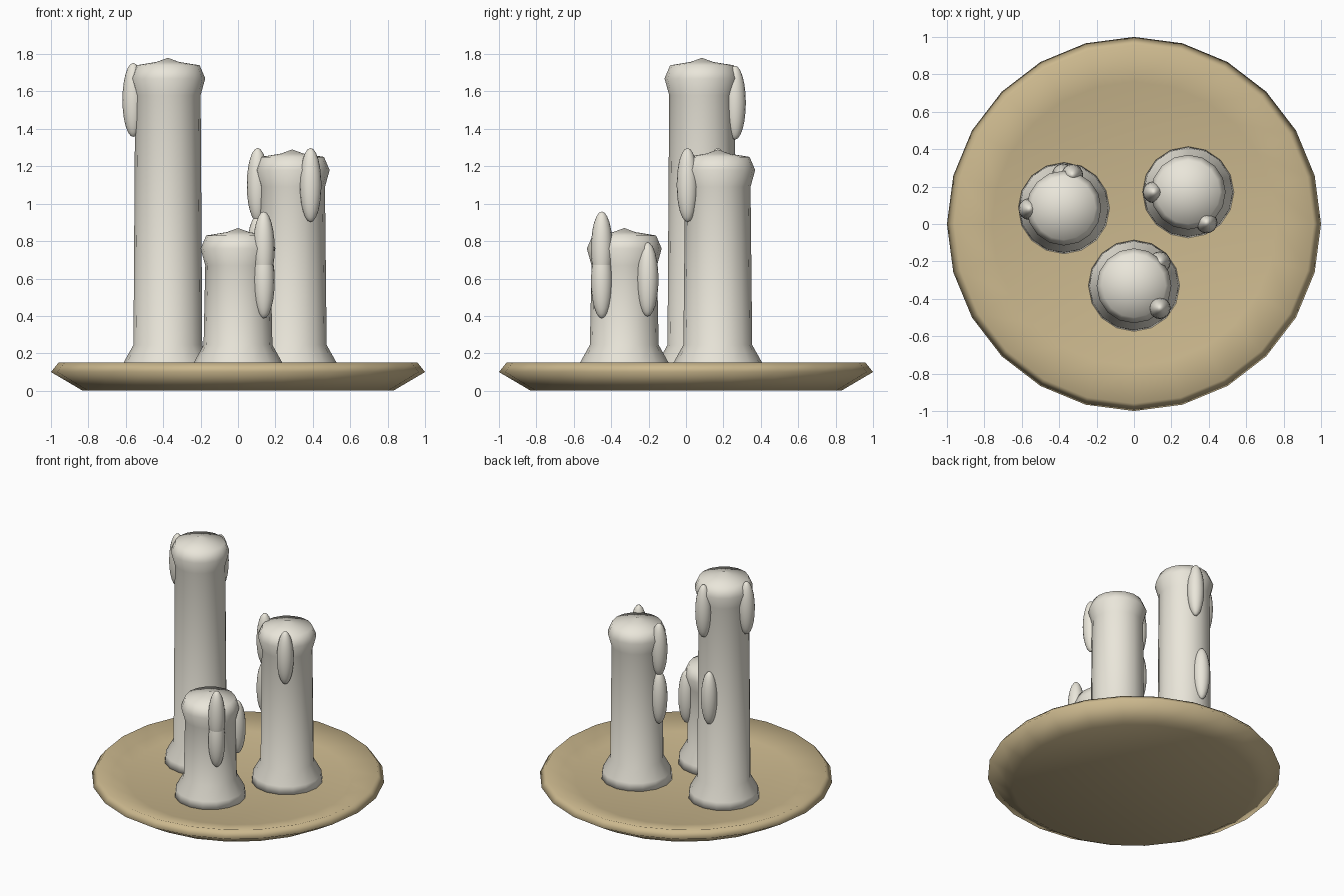
import bpy, bmesh, math

if "Cube" in bpy.data.objects:
    bpy.data.objects.remove(bpy.data.objects["Cube"])


def material(name, color):
    m = bpy.data.materials.new(name)
    m.diffuse_color = (*color, 1)
    m.use_nodes = True
    m.node_tree.nodes["Principled BSDF"].inputs["Base Color"].default_value = m.diffuse_color
    return m


BRASS = material("brass", (0.60, 0.48, 0.27))
WAX = material("wax", (0.82, 0.79, 0.70))


def finish(obj, mat):
    obj.data.materials.append(mat)
    for p in obj.data.polygons:
        p.use_smooth = True


def lathe(name, profile, sides, loc, mat):
    """Turn (radius, z) points about z; the first and last lie on the axis."""
    bm = bmesh.new()
    rings = []
    for r, z in profile:
        if r == 0:
            rings.append([bm.verts.new((0, 0, z))] * sides)
        else:
            rings.append([bm.verts.new((r * math.cos(2 * math.pi * i / sides),
                                        r * math.sin(2 * math.pi * i / sides), z))
                          for i in range(sides)])
    for a, b in zip(rings, rings[1:]):
        for i in range(sides):
            j = (i + 1) % sides
            bm.faces.new(list(dict.fromkeys((a[i], a[j], b[j], b[i]))))
    bmesh.ops.recalc_face_normals(bm, faces=bm.faces)
    me = bpy.data.meshes.new(name)
    bm.to_mesh(me)
    bm.free()
    obj = bpy.data.objects.new(name, me)
    obj.location = (*loc, 0)
    bpy.context.collection.objects.link(obj)
    finish(obj, mat)


def drip(name, loc):
    bpy.ops.mesh.primitive_uv_sphere_add(segments=16, ring_count=12, radius=1, location=loc)
    obj = bpy.context.object
    obj.name = name
    obj.scale = (0.058, 0.058, 0.198)
    finish(obj, WAX)


# Shallow dished plate
lathe("plate", [(0, 0), (0.83, 0), (1.0, 0.10), (0.96, 0.15), (0.76, 0.095), (0, 0.09)],
      24, (0, 0), BRASS)

# Candles: centre, rim height, drip centres
candles = {
    "tall": ((-0.375, 0.085), 1.74,
             [(-0.56, 0.08, 1.555), (-0.33, 0.262, 1.54), (-0.38, 0.265, 0.90)]),
    "medium": ((0.29, 0.17), 1.25,
               [(0.105, 0.17, 1.10), (0.105, 0.17, 0.74), (0.388, 0.008, 1.10)]),
    "short": ((0, -0.33), 0.83,
              [(0.138, -0.45, 0.76), (0.138, -0.45, 0.585), (0.138, -0.205, 0.595)]),
}
for name, (centre, top, drips) in candles.items():
    # Flared foot, straight shaft, swollen crown and small central peak
    profile = [(0, 0.07), (0.245, 0.085), (0.237, 0.15), (0.184, 0.245),
               (0.175, top - 0.16), (0.2, top - 0.07), (0.17, top),
               (0.06, top + 0.018), (0, top + 0.04)]
    lathe(name + "_candle", profile, 16, centre, WAX)
    for i, p in enumerate(drips):
        drip(f"{name}_wax_drip_{i + 1}", p)
